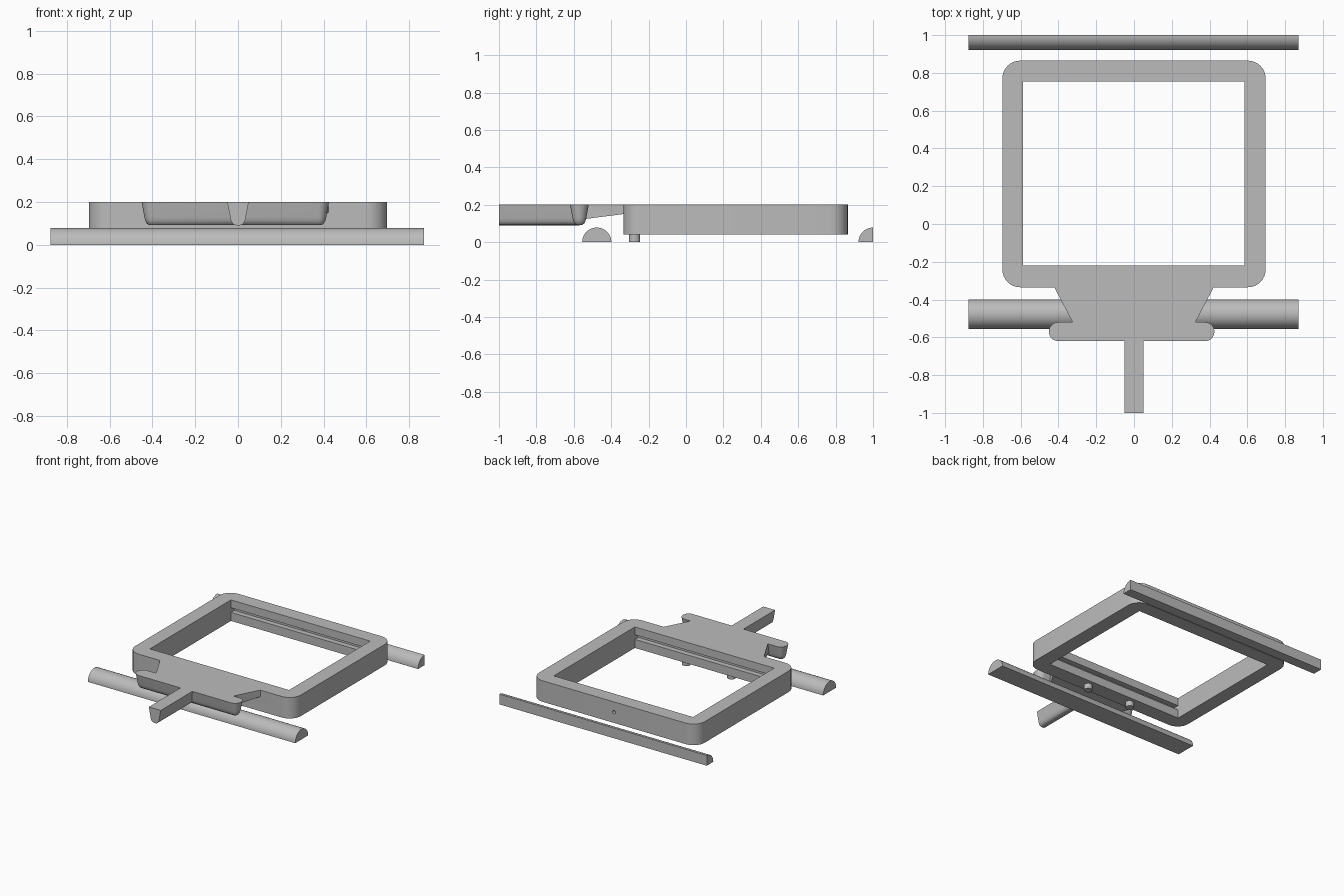
import bpy, bmesh
from math import pi, sin, cos

cube = bpy.data.objects.get("Cube")
if cube:
    bpy.data.objects.remove(cube, do_unlink=True)

TOP = 0.2
grey = bpy.data.materials.new("plain_grey")
grey.use_nodes = True
colour = (0.5, 0.5, 0.5, 1)
grey.diffuse_color = colour
grey.node_tree.nodes["Principled BSDF"].inputs["Base Color"].default_value = colour


def loft(name, rings):
    """Closed solid through rings of equal point count, capped at both ends."""
    bm = bmesh.new()
    loops = [[bm.verts.new(p) for p in ring] for ring in rings]
    n = len(loops[0])
    for a, b in zip(loops, loops[1:]):
        for i in range(n):
            j = (i + 1) % n
            bm.faces.new((a[i], a[j], b[j], b[i]))
    bm.faces.new(loops[0][::-1])
    bm.faces.new(loops[-1])
    bmesh.ops.recalc_face_normals(bm, faces=bm.faces)
    mesh = bpy.data.meshes.new(name)
    bm.to_mesh(mesh)
    bm.free()
    mesh.materials.append(grey)
    obj = bpy.data.objects.new(name, mesh)
    bpy.context.collection.objects.link(obj)
    return obj


def arc(cx, cy, r, start, end, steps):
    angles = [start + (end - start) * i / steps for i in range(steps + 1)]
    return [(cx + r * cos(a), cy + r * sin(a)) for a in angles]


def rounded(cx, cy, hx, hy, r, steps=8):
    pts = []
    for k, (sx, sy) in enumerate([(1, 1), (-1, 1), (-1, -1), (1, -1)]):
        pts += arc(cx + sx * (hx - r), cy + sy * (hy - r), r,
                   k * pi / 2, (k + 1) * pi / 2, steps)
    return pts


def box(name, x0, x1, y0, y1, z0, z1):
    plan = [(x0, y0), (x1, y0), (x1, y1), (x0, y1)]
    return loft(name, [[(x, y, z) for x, y in plan] for z in (z0, z1)])


def along(name, profile, axis, a, b):
    """Sweep a (side, z) profile along x or y."""
    place = (lambda t, s, z: (t, s, z)) if axis == "x" else (lambda t, s, z: (s, t, z))
    return loft(name, [[place(t, s, z) for s, z in profile] for t in (a, b)])


def combine(body, part, operation):
    mod = body.modifiers.new("join", "BOOLEAN")
    mod.operation = operation
    mod.solver = "EXACT"
    mod.object = part
    bpy.context.view_layer.objects.active = body
    bpy.ops.object.modifier_apply(modifier=mod.name)
    bpy.data.objects.remove(part, do_unlink=True)


# Rounded frame with its rectangular window
plan = rounded(0, 0.265, 0.697, 0.6, 0.095)
body = loft("frame_with_handle", [[(x, y, z) for x, y in plan] for z in (0.04, TOP)])
combine(body, box("window", -0.588, 0.584, -0.22, 0.755, 0, 0.3), "DIFFERENCE")

# Slots in the front and back inner walls, and the small hole in the back
for y in (-0.22, 0.755):
    combine(body, box("slot", -0.588, 0.584, y - 0.04, y + 0.04, 0.105, 0.14), "DIFFERENCE")
hole = along("hole", arc(0, 0.122, 0.013, 0, 2 * pi * 15 / 16, 15), "y", 0.7, 0.95)
combine(body, hole, "DIFFERENCE")

# Tapering neck with a sloping underside
neck_plan = [(0.325, -0.57), (0.325, -0.52), (0.422, -0.335), (0.422, -0.29)]
neck_plan += [(-x, y) for x, y in reversed(neck_plan)]
under = [(x, y, 0.15 + 0.128 * (y + 0.335)) for x, y in neck_plan]
combine(body, loft("neck", [under, [(x, y, TOP) for x, y in neck_plan]]), "UNION")

# Crossbar and tail share one tapered, round-bottomed section: (half width, z)
section = [(0.05, TOP), (0.037, 0.13), (0.033, 0.113), (0.026, 0.1), (0.016, 0.092)]
rings = []
for w, z in section:
    outline = rounded(-0.0125, -0.57, 0.388 + w, w, w * 0.98)
    rings.append([(x, y, z) for x, y in outline])
combine(body, loft("crossbar", rings), "UNION")
tail = section + [(0, 0.09)] + [(-w, z) for w, z in reversed(section)]
combine(body, along("tail", tail, "y", -1, -0.57), "UNION")

# Locating pegs under the frame
pegs = []
for side, x in (("right", -0.19), ("left", 0.19)):
    ring = arc(x, -0.275, 0.03, 0, 2 * pi * 23 / 24, 23)
    pegs.append(loft(side + "_peg", [[(px, py, z) for px, py in ring] for z in (0, 0.04)]))

# Half-round front rod and quarter-round back rod
front_rod = along("front_rod", arc(-0.477, 0, 0.078, 0, pi, 24), "x", -0.875, 0.87)
quarter = arc(1, 0, 0.078, pi / 2, pi, 12) + [(1, 0)]
back_rod = along("back_rod", quarter, "x", -0.875, 0.87)

# Smooth the curves, keep the edges crisp
bpy.ops.object.select_all(action="DESELECT")
for obj in [body, front_rod, back_rod] + pegs:
    obj.select_set(True)
bpy.context.view_layer.objects.active = body
bpy.ops.object.shade_smooth_by_angle(angle=0.6)
